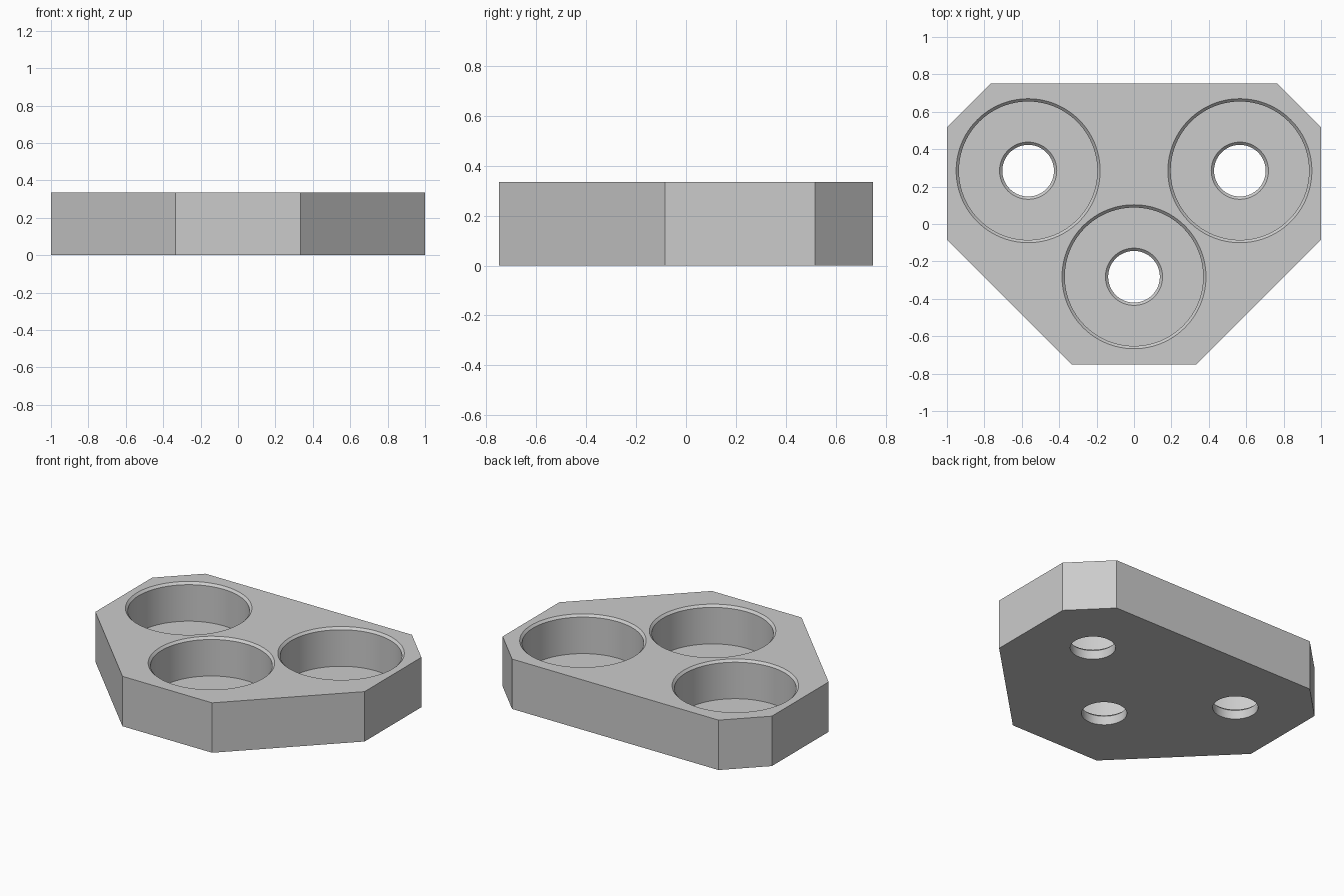
import bpy
import bmesh
import math

default_cube = bpy.data.objects.get("Cube")
if default_cube:
    bpy.data.objects.remove(default_cube, do_unlink=True)

HEIGHT = 0.335
FLOOR = 0.075
CHAMFER = 0.015
POCKET_R = 0.37
HOLE_R = 0.138
SEGMENTS = 96


def new_object(name, bm):
    bmesh.ops.recalc_face_normals(bm, faces=bm.faces)
    mesh = bpy.data.meshes.new(name)
    bm.to_mesh(mesh)
    bm.free()
    obj = bpy.data.objects.new(name, mesh)
    bpy.context.collection.objects.link(obj)
    return obj


def prism(name, outline, height):
    bm = bmesh.new()
    base = bm.faces.new([bm.verts.new((x, y, 0)) for x, y in outline])
    top = bmesh.ops.extrude_face_region(bm, geom=[base])["geom"]
    verts = [v for v in top if isinstance(v, bmesh.types.BMVert)]
    bmesh.ops.translate(bm, verts=verts, vec=(0, 0, height))
    # extruding may drop the starting face, so close any open end
    bmesh.ops.holes_fill(bm, edges=[e for e in bm.edges if e.is_boundary])
    return new_object(name, bm)


def lathe(name, profile, center):
    """Closed solid of stacked rings from (radius, z) pairs."""
    bm = bmesh.new()
    rings = []
    for radius, z in profile:
        angles = [math.tau * i / SEGMENTS for i in range(SEGMENTS)]
        rings.append([bm.verts.new((center[0] + radius * math.cos(a),
                                    center[1] + radius * math.sin(a), z)) for a in angles])
    for low, high in zip(rings, rings[1:]):
        for i in range(SEGMENTS):
            j = (i + 1) % SEGMENTS
            bm.faces.new((low[i], low[j], high[j], high[i]))
    bm.faces.new(rings[0])
    bm.faces.new(rings[-1])
    return new_object(name, bm)


# Eight-sided block, mirrored across x
half = [(0.333, -0.75), (1.0, -0.085), (1.0, 0.517), (0.767, 0.75)]
outline = half + [(-x, y) for x, y in reversed(half)]
block = prism("holder_block", outline, HEIGHT)

# Three chamfered pockets, each with a chamfered drain hole through the floor
OVER = 0.05
pocket_profile = [
    (HOLE_R, -OVER),
    (HOLE_R, FLOOR - CHAMFER),
    (HOLE_R + CHAMFER, FLOOR),
    (POCKET_R, FLOOR),
    (POCKET_R, HEIGHT - CHAMFER),
    (POCKET_R + CHAMFER, HEIGHT),
    (POCKET_R + CHAMFER, HEIGHT + OVER),
]
cutters = []
for center in [(-0.566, 0.285), (0.566, 0.285), (0, -0.282)]:
    cutter = lathe("pocket_cutter", pocket_profile, center)
    cutter.hide_render = True
    mod = block.modifiers.new("pocket", "BOOLEAN")
    mod.operation = "DIFFERENCE"
    mod.solver = "EXACT"
    mod.object = cutter
    cutters.append(cutter)

# Apply the cuts and discard the cutters
graph = bpy.context.evaluated_depsgraph_get()
cut_mesh = bpy.data.meshes.new_from_object(block.evaluated_get(graph))
block.modifiers.clear()
block.data = cut_mesh
for cutter in cutters:
    bpy.data.objects.remove(cutter, do_unlink=True)

# Single grey material
GREY = (0.6, 0.6, 0.6, 1)
grey = bpy.data.materials.new("light grey")
grey.use_nodes = True
grey.diffuse_color = GREY
grey.node_tree.nodes["Principled BSDF"].inputs["Base Color"].default_value = GREY
block.data.materials.clear()
block.data.materials.append(grey)

# Smooth round walls, crisp edges
bpy.ops.object.select_all(action="DESELECT")
block.select_set(True)
bpy.context.view_layer.objects.active = block
bpy.ops.object.shade_smooth_by_angle(angle=math.radians(30))
